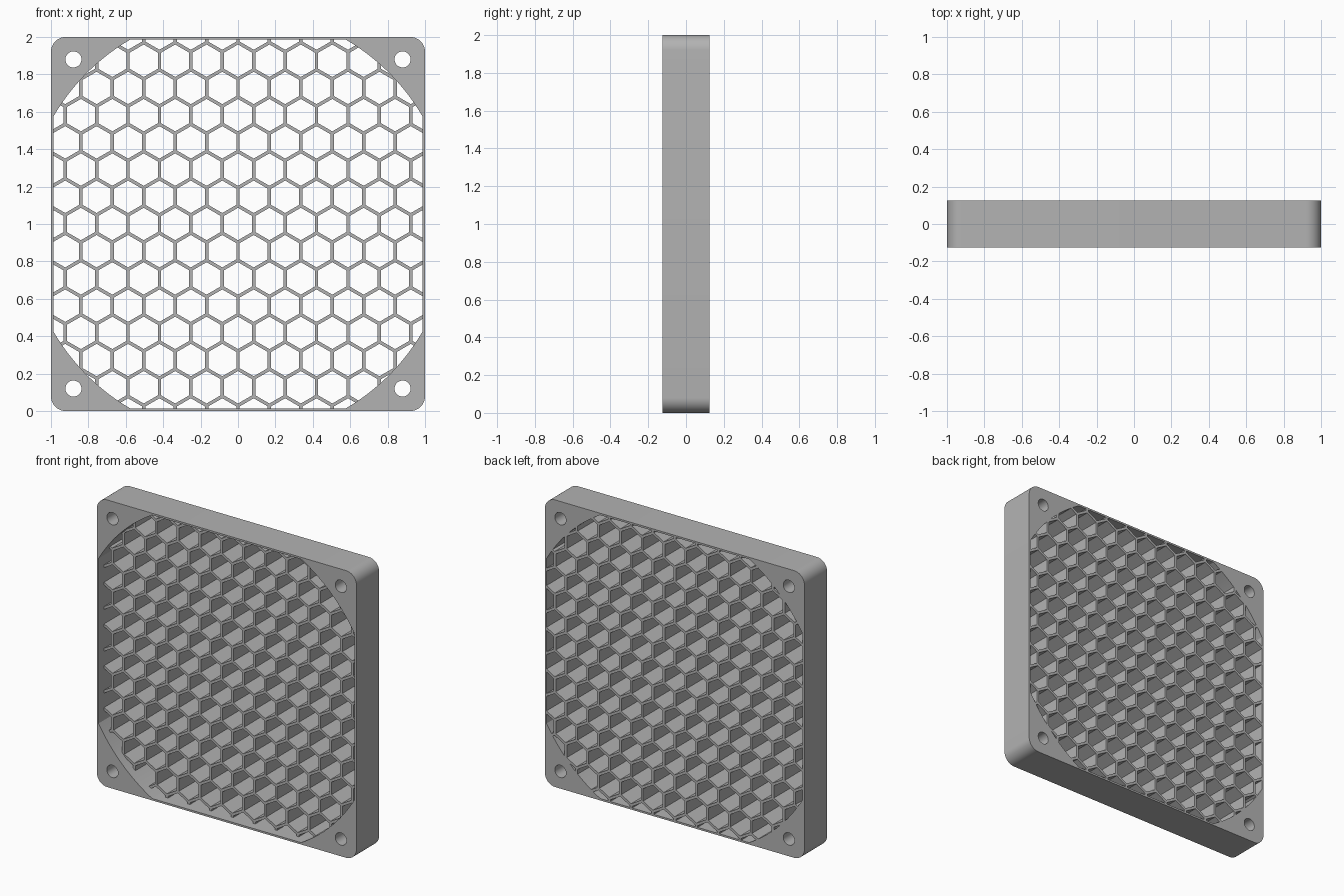
import bpy, bmesh
from math import sin, cos, acos, pi, sqrt, radians

if "Cube" in bpy.data.objects:
    bpy.data.objects.remove(bpy.data.objects["Cube"])

HALF_DEPTH = 0.125     # frame runs from -y to +y by this much
GRILLE_FRONT = -0.0625 # grille is recessed at the front, flush at the back
PITCH = 0.168          # distance between neighbouring cells
WALL = 0.018           # grille wall thickness
MID = 1.0              # height of the centre

grey = bpy.data.materials.new("plain grey")
grey.use_nodes = True
colour = (0.45, 0.45, 0.45, 1)
grey.diffuse_color = colour
grey.node_tree.nodes["Principled BSDF"].inputs["Base Color"].default_value = colour


def four_arcs(offset, radius, start, steps):
    """Closed outline of four corner arcs joined by straight sides."""
    points = []
    for quarter in range(4):
        turn = quarter * pi / 2
        cx = offset * (cos(turn) - sin(turn))
        cz = offset * (sin(turn) + cos(turn))
        for i in range(steps + 1):
            a = turn + start + (pi / 2 - 2 * start) * i / steps
            points.append((cx + radius * cos(a), cz + radius * sin(a)))
    return points


def ring(cx, cz, radius, sides):
    return [(cx + radius * sin(2 * pi * i / sides),
             cz + radius * cos(2 * pi * i / sides)) for i in range(sides)]


def prisms(name, outlines, front, back):
    """Object made of flat outlines extruded along y."""
    bm = bmesh.new()
    for outline in outlines:
        near = [bm.verts.new((x, front, MID + z)) for x, z in outline]
        far = [bm.verts.new((x, back, MID + z)) for x, z in outline]
        bm.faces.new(near)
        bm.faces.new(far[::-1])
        for i in range(len(near)):
            j = (i + 1) % len(near)
            bm.faces.new((near[i], far[i], far[j], near[j]))
    bmesh.ops.recalc_face_normals(bm, faces=bm.faces[:])
    mesh = bpy.data.meshes.new(name)
    bm.to_mesh(mesh)
    bm.free()
    mesh.materials.append(grey)
    obj = bpy.data.objects.new(name, mesh)
    bpy.context.collection.objects.link(obj)
    return obj


def cut(obj, cutter):
    """Subtract the cutter, bake the result and drop the cutter."""
    mod = obj.modifiers.new("cut", 'BOOLEAN')
    mod.operation = 'DIFFERENCE'
    mod.solver = 'EXACT'
    mod.object = cutter
    bpy.context.view_layer.update()
    baked = bpy.data.meshes.new_from_object(
        obj.evaluated_get(bpy.context.evaluated_depsgraph_get()))
    obj.modifiers.clear()
    obj.data = baked
    bpy.data.objects.remove(cutter)


def opening(inner, radius):
    """Circle cut off by the four thin sides."""
    return four_arcs(0, radius, acos(inner / radius), 24)


# Frame: rounded square with the main opening and four screw holes
frame = prisms("frame", [four_arcs(0.92, 0.08, 0, 10)], -HALF_DEPTH, HALF_DEPTH)
screw_holes = [ring(sx * 0.88, sz * 0.88, 0.043, 32) for sx in (-1, 1) for sz in (-1, 1)]
cut(frame, prisms("frame_cutter", [opening(0.987, 1.142)] + screw_holes, -0.3, 0.3))

# Honeycomb grille: its rim is sunk slightly into the frame
grille = prisms("honeycomb_grille", [opening(0.99, 1.145)], GRILLE_FRONT, HALF_DEPTH)
cells = []
for row in range(-7, 8):
    for col in range(-7, 8):
        x = (col + 0.5 * (row % 2)) * PITCH
        z = row * PITCH * sqrt(3) / 2
        cells.append(ring(x, z, (PITCH - WALL) / sqrt(3), 6))
cut(grille, prisms("cell_cutter", cells, -0.3, 0.3))

# Smooth the rounded faces, keep the edges sharp
for obj in (frame, grille):
    bpy.ops.object.select_all(action='DESELECT')
    obj.select_set(True)
    bpy.context.view_layer.objects.active = obj
    bpy.ops.object.shade_smooth_by_angle(angle=radians(30))
